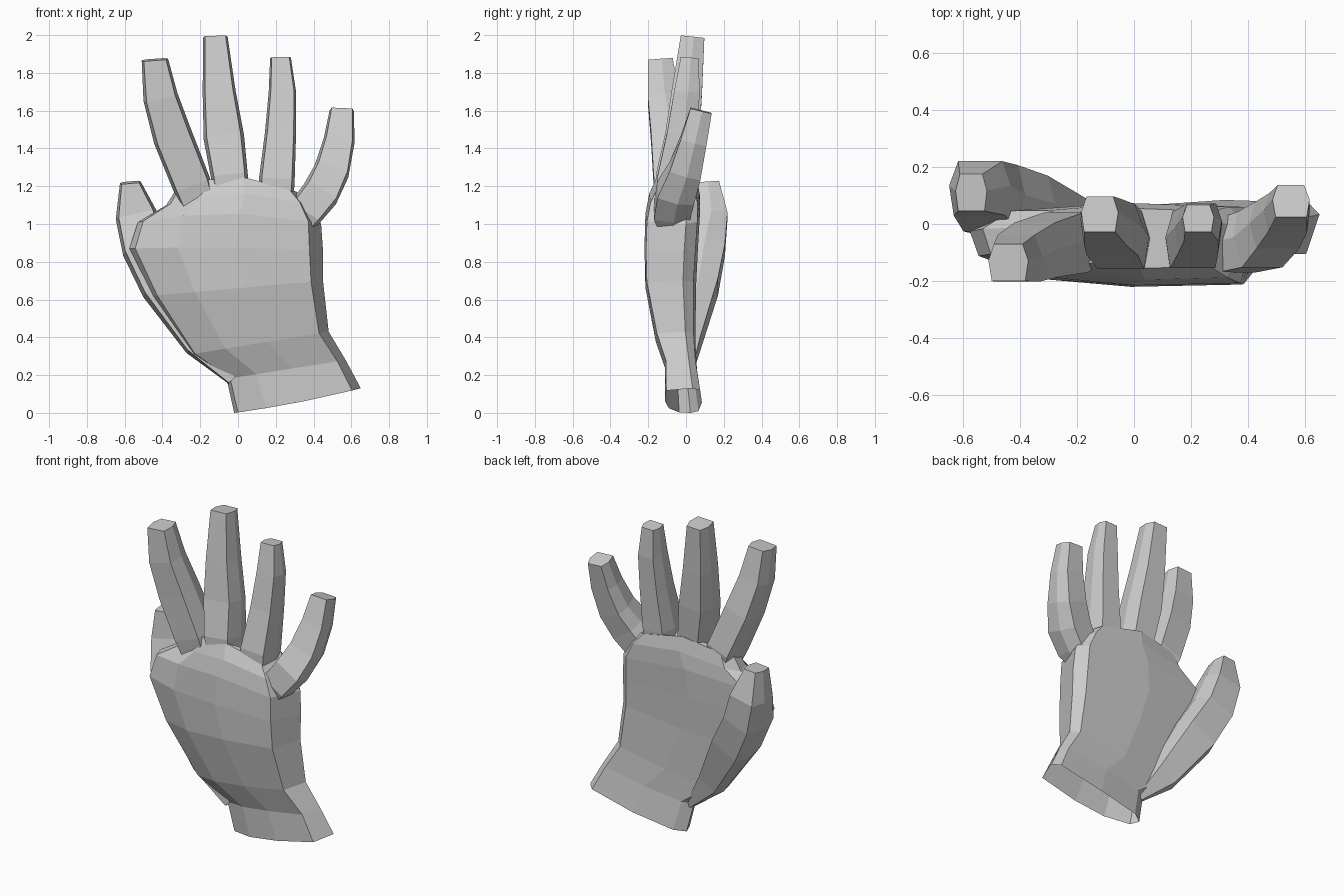
import bpy
import bmesh
from mathutils import Vector

cube = bpy.data.objects.get("Cube")
if cube:
    bpy.data.objects.remove(cube, do_unlink=True)

grey = bpy.data.materials.new("plain_grey")
grey.use_nodes = True
COLOUR = (0.6, 0.6, 0.6, 1)
grey.diffuse_color = COLOUR
grey.node_tree.nodes["Principled BSDF"].inputs["Base Color"].default_value = COLOUR


def loft(name, rings):
    """Skin equal rings into one flat-shaded part, open at its start."""
    bm = bmesh.new()
    loops = [[bm.verts.new(p) for p in ring] for ring in rings]
    n = len(loops[0])
    for low, high in zip(loops, loops[1:]):
        for i in range(n):
            j = (i + 1) % n
            bm.faces.new((low[i], low[j], high[j], high[i]))
    bm.faces.new(loops[-1])
    bmesh.ops.recalc_face_normals(bm, faces=bm.faces)
    mesh = bpy.data.meshes.new(name)
    bm.to_mesh(mesh)
    bm.free()
    mesh.materials.append(grey)
    obj = bpy.data.objects.new(name, mesh)
    bpy.context.collection.objects.link(obj)
    return obj


# Six-sided finger section: wide flat front, narrower back
HEX = [(-.5, .05), (-.42, -.5), (.42, -.5), (.5, .05), (.36, .5), (-.36, .5)]


def digit(name, stations):
    """Sweep the section along stations of x, y, z, width, depth."""
    centres = [Vector(s[:3]) for s in stations]
    rings = []
    for i, (x, y, z, width, depth) in enumerate(stations):
        ahead = centres[min(i + 1, len(centres) - 1)]
        behind = centres[max(i - 1, 0)]
        along = (ahead - behind).normalized()
        across = Vector((0, 1, 0)).cross(along).normalized()
        if i == len(stations) - 1:
            across = (across + Vector((1, 0, 0))).normalized()
        deep = along.cross(across).normalized()
        rings.append([centres[i] + across * u * width + deep * v * depth
                      for u, v in HEX])
    return loft(name, rings)


# Palm from open cuff to knuckles: right x, z; left x, z; front y, back y; rise
PALM = [
    (-.02, .0, .65, .13, -.11, .075, -.01),
    (-.06, .18, .57, .28, -.11, .05, 0),
    (-.25, .31, .48, .43, -.16, .04, 0),
    (-.455, .62, .45, .70, -.215, .04, 0),
    (-.575, .87, .45, .86, -.22, .05, .01),
    (-.53, 1.01, .44, 1.00, -.215, .06, .05),
    (-.38, 1.10, .38, 1.10, -.195, .06, .06),
    (-.33, 1.18, .31, 1.17, -.155, .045, .075),
]
# Palm section: share of the width, share of the depth
SECTION = [(0, .72), (.03, .4), (.25, .1), (.55, 0), (.93, .03),
           (1, .78), (.94, 1), (.5, 1.05), (.1, .95)]
rings = []
for rx, rz, lx, lz, front, back, rise in PALM:
    rings.append([(rx + (lx - rx) * t, front + (back - front) * w,
                   rz + (lz - rz) * t + rise * 4 * t * (1 - t))
                  for t, w in SECTION])
loft("palm", rings)

# Fingers, from inside the knuckle to the flat tip
digit("index_finger", [
    (-.20, -.065, 1.08, .18, .17),
    (-.245, -.065, 1.21, .205, .21),
    (-.345, -.09, 1.46, .21, .19),
    (-.41, -.12, 1.67, .185, .165),
    (-.44, -.135, 1.87, .14, .13)])
digit("middle_finger", [
    (-.03, -.065, 1.10, .18, .18),
    (-.045, -.055, 1.25, .195, .205),
    (-.075, -.02, 1.46, .215, .18),
    (-.10, .005, 1.70, .175, .16),
    (-.12, .035, 1.99, .13, .125)])
digit("ring_finger", [
    (.20, -.065, 1.08, .18, .18),
    (.205, -.055, 1.23, .19, .20),
    (.225, -.02, 1.48, .165, .16),
    (.235, .005, 1.70, .145, .135),
    (.225, .02, 1.88, .11, .095)])
digit("little_finger", [
    (.28, -.075, .92, .09, .07),
    (.355, -.075, 1.06, .19, .19),
    (.435, -.055, 1.16, .20, .20),
    (.495, -.005, 1.28, .19, .17),
    (.535, .04, 1.44, .165, .14),
    (.55, .08, 1.60, .13, .115)])

# Thumb growing out of the wrist edge and lying behind the palm
digit("thumb", [
    (-.03, -.02, .17, .05, .08),
    (-.20, .005, .37, .18, .14),
    (-.39, .06, .68, .26, .22),
    (-.495, .09, .88, .245, .235),
    (-.54, .125, 1.05, .22, .19),
    (-.57, .11, 1.22, .11, .13)])
